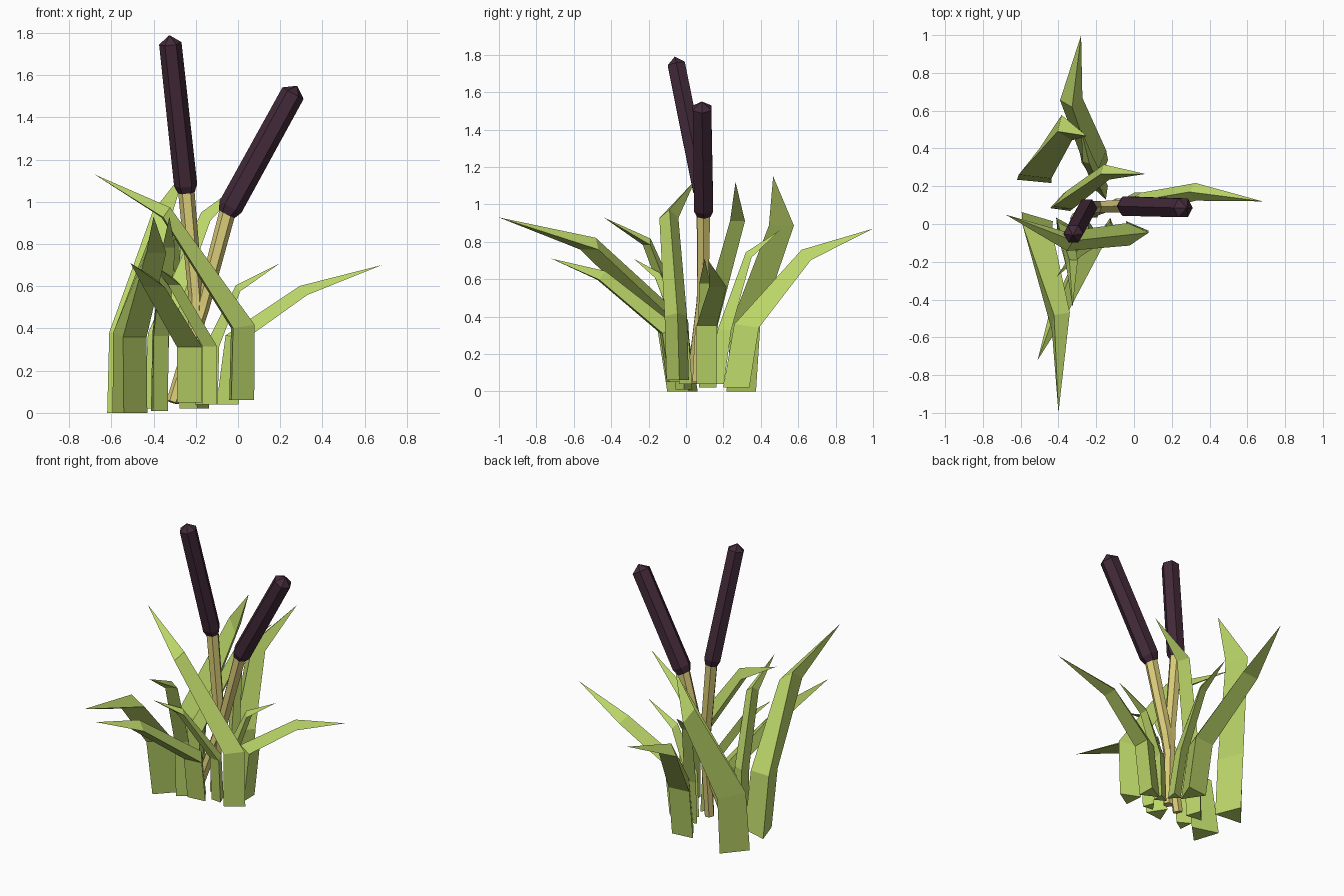
import bpy, bmesh, math
from mathutils import Vector, Matrix

if "Cube" in bpy.data.objects:
    bpy.data.objects.remove(bpy.data.objects["Cube"])

def material(name, col):
    m = bpy.data.materials.new(name)
    m.diffuse_color = (*col, 1)
    m.use_nodes = True
    m.node_tree.nodes["Principled BSDF"].inputs["Base Color"].default_value = m.diffuse_color
    return m

GREEN = material("leaf green", (0.50, 0.67, 0.14))
STRAW = material("stem straw", (0.70, 0.60, 0.19))
BROWN = material("seed head brown", (0.056, 0.023, 0.041))

def loft(name, rings, mat):
    """Join rings of points with flat faces; a one-point ring is a tip."""
    bm = bmesh.new()
    vr = [[bm.verts.new(p) for p in r] for r in rings]
    for a, b in zip(vr, vr[1:]):
        n = max(len(a), len(b))
        for i in range(n):
            j = (i + 1) % n
            quad = [a[i % len(a)], a[j % len(a)], b[j % len(b)], b[i % len(b)]]
            bm.faces.new(list(dict.fromkeys(quad)))
    for r in (vr[0], vr[-1]):
        if len(r) > 2:
            bm.faces.new(r)
    bmesh.ops.recalc_face_normals(bm, faces=bm.faces)
    me = bpy.data.meshes.new(name)
    bm.to_mesh(me)
    bm.free()
    me.materials.append(mat)
    ob = bpy.data.objects.new(name, me)
    bpy.context.collection.objects.link(ob)

def leaf(name, base, bend, upper, tip, w, yaw=0):
    """Three-sided blade: flat side faces the lean (turned by yaw), ridge on the outer side."""
    pts = [Vector(p) for p in (base, bend, upper)]
    tip = Vector(tip)
    head = tip - pts[0]
    head.z = 0
    head.normalize()
    head = Matrix.Rotation(math.radians(yaw), 3, 'Z') @ head
    up = Vector((0, 0, 1))
    side = up.cross(head)
    rings = []
    for c, tilt, width, depth in zip(pts, (0, 0.15, 0.9), (w, w, w * 0.85), (w * 0.95, w * 0.9, w * 0.5)):
        ridge = up * math.sin(tilt) - head * math.cos(tilt)
        flat = c - ridge * depth / 2
        rings.append([flat + side * width / 2, c + ridge * depth / 2, flat - side * width / 2])
    loft(name, rings + [[tip]], GREEN)

def rod(name, pts, radii, mat, sides=6):
    """Six-sided rod along a path; radius 0 makes a point."""
    pts = [Vector(p) for p in pts]
    rings = []
    for i, (p, r) in enumerate(zip(pts, radii)):
        d = pts[min(i + 1, len(pts) - 1)] - pts[max(i - 1, 0)]
        u = d.cross(Vector((0, 1, 0))).normalized()
        v = d.cross(u).normalized()
        rings.append([p] if r == 0 else
                     [p + r * (u * math.cos(k * math.tau / sides) + v * math.sin(k * math.tau / sides))
                      for k in range(sides)])
    loft(name, rings, mat)

def cattail(n, base, mid, low, top, r):
    """Bent stem with a bevelled seed head."""
    rod(f"stem_{n}", [base, mid, low], [0.03, 0.035, 0.039], STRAW)
    a, b = Vector(low), Vector(top)
    d = (b - a).normalized()
    rod(f"seed_head_{n}", [a - d * 0.01, a + d * 0.03, b - d * 0.04, b],
        [r * 0.7, r, r * 0.97, 0], BROWN)

# Cattails
cattail("tall", (-0.21, 0.06, 0.05), (-0.2, 0.09, 0.55), (-0.245, 0.09, 1.05), (-0.325, -0.06, 1.79), 0.055)
cattail("leaning", (-0.31, 0.03, 0.05), (-0.17, 0.09, 0.5), (-0.05, 0.095, 0.95), (0.28, 0.085, 1.55), 0.059)

# Large leaves
leaf("leaf_front_left", (0.02, -0.04, 0.06), (0.025, -0.05, 0.41), (-0.34, -0.09, 0.95), (-0.68, 0.05, 1.13), 0.12, 12)
leaf("leaf_right", (-0.05, 0.11, 0.04), (-0.01, 0.11, 0.36), (0.31, 0.17, 0.58), (0.68, 0.12, 0.70), 0.11)
leaf("leaf_back", (-0.2, 0.265, 0.02), (-0.21, 0.32, 0.35), (-0.33, 0.64, 0.73), (-0.28, 1.0, 0.87), 0.14)
leaf("leaf_back_left", (-0.545, 0.265, 0.0), (-0.54, 0.29, 0.37), (-0.38, 0.5, 0.92), (-0.25, 0.466, 1.15), 0.17, -12)
leaf("leaf_front", (-0.54, 0.01, 0.0), (-0.54, -0.05, 0.37), (-0.405, -0.5, 0.79), (-0.40, -1.0, 0.93), 0.16, 38)
leaf("leaf_inner_back", (-0.4, 0.1, 0.02), (-0.385, 0.11, 0.37), (-0.16, 0.27, 0.93), (0.06, 0.265, 1.12), 0.1)
leaf("leaf_low_front", (-0.235, -0.04, 0.05), (-0.235, -0.08, 0.32), (-0.4, -0.45, 0.62), (-0.51, -0.72, 0.71), 0.12, 28)

# Small leaves
leaf("leaf_small_front", (-0.39, 0.0, 0.01), (-0.385, -0.02, 0.37), (-0.335, -0.2, 0.8), (-0.325, -0.44, 0.93), 0.085, 25)
leaf("leaf_small_left", (-0.13, 0.0, 0.04), (-0.13, -0.02, 0.32), (-0.3, -0.15, 0.62), (-0.41, -0.28, 0.71), 0.07, 38)
leaf("leaf_small_right", (-0.13, 0.1, 0.04), (-0.12, 0.1, 0.32), (0.0, 0.1, 0.59), (0.2, 0.1, 0.71), 0.07)
leaf("leaf_small_back", (-0.16, 0.16, 0.04), (-0.18, 0.2, 0.33), (-0.24, 0.33, 0.73), (-0.28, 0.5, 0.86), 0.07)
